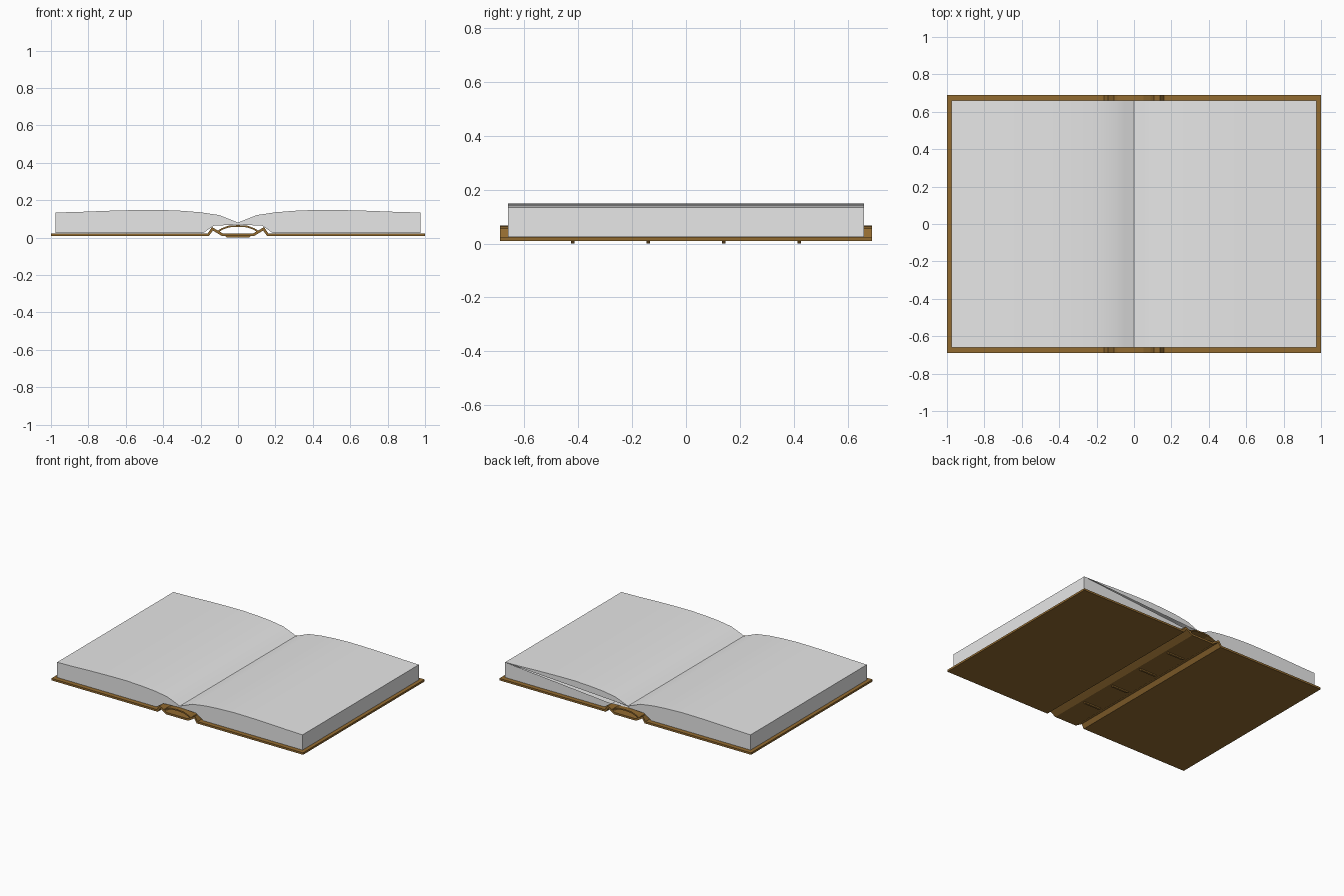
import bpy, bmesh
from mathutils import Vector

if "Cube" in bpy.data.objects:
    bpy.data.objects.remove(bpy.data.objects["Cube"])


def material(name, rgb):
    m = bpy.data.materials.new(name)
    m.diffuse_color = (*rgb, 1)
    m.use_nodes = True
    m.node_tree.nodes["Principled BSDF"].inputs["Base Color"].default_value = m.diffuse_color
    return m


PAPER = material("paper_grey", (0.8, 0.8, 0.8))
LEATHER = material("brown_leather", (0.29, 0.147, 0.03))


def finish(name, bm, mat, smooth=False):
    bmesh.ops.recalc_face_normals(bm, faces=bm.faces)
    mesh = bpy.data.meshes.new(name)
    bm.to_mesh(mesh)
    bm.free()
    mesh.materials.append(mat)
    ob = bpy.data.objects.new(name, mesh)
    bpy.context.collection.objects.link(ob)
    if smooth:
        bpy.ops.object.select_all(action='DESELECT')
        ob.select_set(True)
        bpy.context.view_layer.objects.active = ob
        bpy.ops.object.shade_smooth_by_angle(angle=0.45)
    return ob


def sweep(bm, profile, y0, y1):
    """Side walls of an (x, z) profile drawn out along y; returns the end loops."""
    a = [bm.verts.new((x, y0, z)) for x, z in profile]
    b = [bm.verts.new((x, y1, z)) for x, z in profile]
    n = len(profile)
    for i in range(n):
        j = (i + 1) % n
        bm.faces.new((a[i], a[j], b[j], b[i]))
    return a, b


def ribbon(name, line, thick, half_y):
    """A folded strip of even thickness following an (x, z) centre line."""
    pts = [Vector(p) for p in line]
    upper, lower = [], []
    for i, p in enumerate(pts):
        d0 = (p - pts[i - 1]).normalized() if i else None
        d1 = (pts[i + 1] - p).normalized() if i < len(pts) - 1 else d0
        d0 = d0 or d1
        t = (d0 + d1).normalized()
        off = Vector((-t.y, t.x)) * (thick / 2 / max(t.dot(d1), 0.6))
        upper.append(p + off)
        lower.append(p - off)
    bm = bmesh.new()
    a, b = sweep(bm, upper + lower[::-1], -half_y, half_y)
    n, m = len(pts), 2 * len(pts)
    for loop in (a, b):
        for i in range(n - 1):
            bm.faces.new((loop[i], loop[i + 1], loop[m - 2 - i], loop[m - 1 - i]))
    return finish(name, bm, LEATHER)


def mirrored(right):
    """Full line from its right half, listed outward from the middle."""
    return [(-x, z) for x, z in reversed(right) if x > 0] + right


# Cover boards, raised hinges and spine panel in one folded strip
ribbon("cover", mirrored([(0.085, 0.016), (0.137, 0.047),
                          (0.158, 0.016), (1.0, 0.016)]), 0.014, 0.69)

# Arched lining above the hollow spine
ribbon("spine_lining", mirrored([(0, 0.062), (0.05, 0.059), (0.085, 0.046),
                                 (0.108, 0.032)]), 0.009, 0.69)

# Thin raised bands under the spine
for y in (-0.42, -0.14, 0.14, 0.42):
    bm = bmesh.new()
    for loop in sweep(bm, [(-0.07, 0.01), (-0.06, 0), (0.06, 0), (0.07, 0.01)],
                      y - 0.007, y + 0.007):
        bm.faces.new(loop)
    finish("spine_band", bm, LEATHER)

# Page blocks: underside first, then the curved top from edge to gutter
BOTTOM = [(0, 0.07), (0.13, 0.063), (0.185, 0.025), (0.975, 0.025)]
TOP = [(0.975, 0.134), (0.85, 0.137), (0.7, 0.143), (0.55, 0.147), (0.42, 0.148),
       (0.3, 0.143), (0.2, 0.135), (0.1, 0.12), (0.05, 0.1), (0, 0.08)]
for side, name in ((-1, "left_pages"), (1, "right_pages")):
    bm = bmesh.new()
    front, back = sweep(bm, [(side * x, z) for x, z in BOTTOM + TOP], -0.66, 0.66)
    bm.faces.new(front)
    if side < 0:
        bm.faces.new(back)
    else:
        # the back end of this block has a narrow open wedge between its sheets
        bm.faces.new(back[4:])
        bm.faces.new(back[1:5])
    finish(name, bm, PAPER, smooth=True)
